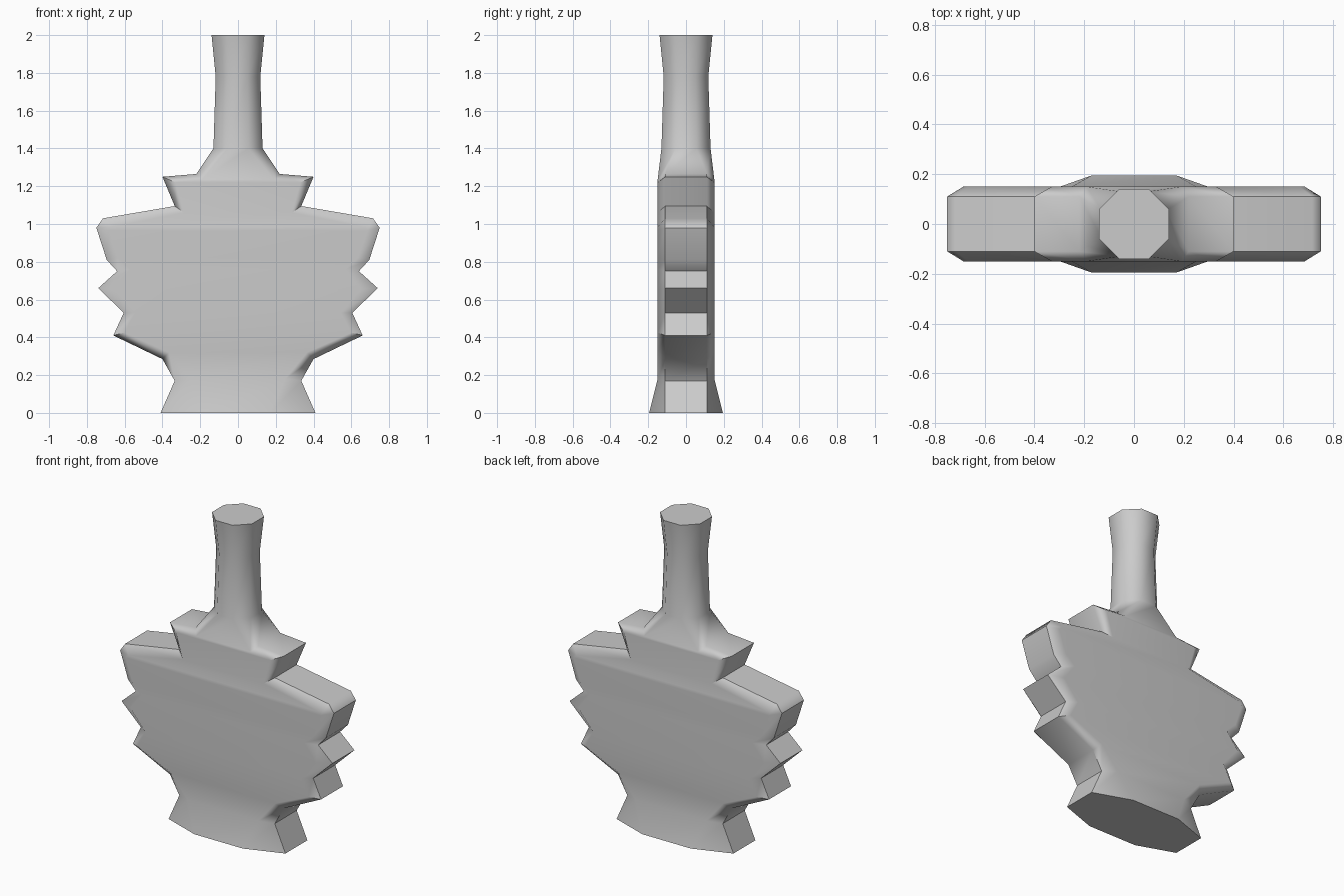
import bpy, bmesh

if "Cube" in bpy.data.objects:
    bpy.data.objects.remove(bpy.data.objects["Cube"])

# Leaf-shaped bottle: a stack of eight-sided rings, bottom to top.
# Each row: rim x, rim z, rim half depth, face x, face z, face half depth
RIM, FACE = 0.11, 0.15
rows = [
    (0.41, 0.00, RIM, 0.17, 0.00, 0.195),    # flared foot
    (0.335, 0.17, RIM, 0.25, 0.18, FACE),
    (0.40, 0.285, RIM, 0.365, 0.32, FACE),   # lower teeth
    (0.66, 0.41, RIM, 0.60, 0.425, FACE),
    (0.605, 0.53, RIM, 0.545, 0.53, FACE),
    (0.74, 0.66, RIM, 0.65, 0.655, FACE),
    (0.64, 0.75, RIM, 0.57, 0.76, FACE),
    (0.695, 0.81, RIM, 0.635, 0.82, FACE),   # wide upper lobe
    (0.75, 0.98, RIM, 0.685, 0.965, FACE),
    (0.715, 1.03, RIM, 0.665, 0.985, FACE),
    (0.335, 1.095, RIM, 0.285, 1.06, FACE),  # shoulder tooth
    (0.40, 1.25, RIM, 0.33, 1.22, FACE),
    (0.22, 1.265, RIM, 0.19, 1.235, FACE),
    (0.13, 1.40, 0.055, 0.055, 1.40, 0.13),  # neck
    (0.118, 1.78, 0.05, 0.05, 1.78, 0.118),
    (0.14, 2.00, 0.06, 0.06, 2.00, 0.14),
]

bm = bmesh.new()


def ring(xr, zr, yr, xf, zf, yf):
    pts = [(xr, -yr, zr), (xr, yr, zr), (xf, yf, zf), (-xf, yf, zf),
           (-xr, yr, zr), (-xr, -yr, zr), (-xf, -yf, zf), (xf, -yf, zf)]
    return [bm.verts.new(p) for p in pts]


# Side walls, bevels and broad faces
rings = [ring(*r) for r in rows]
for a, b in zip(rings, rings[1:]):
    for i in range(8):
        j = (i + 1) % 8
        bm.faces.new((a[i], a[j], b[j], b[i]))

# Bottom and mouth caps
bm.faces.new(rings[0][::-1])
bm.faces.new(rings[-1])
bmesh.ops.recalc_face_normals(bm, faces=bm.faces)

mesh = bpy.data.meshes.new("leaf_bottle")
bm.to_mesh(mesh)
bm.free()
bottle = bpy.data.objects.new("leaf_bottle", mesh)
bpy.context.collection.objects.link(bottle)

# Smooth neck and foot, crisp rim, flat broad faces
bpy.context.view_layer.objects.active = bottle
bottle.select_set(True)
bpy.ops.object.shade_smooth_by_angle(angle=0.87)
weighted = bottle.modifiers.new("flat_face_normals", 'WEIGHTED_NORMAL')
weighted.keep_sharp = True
